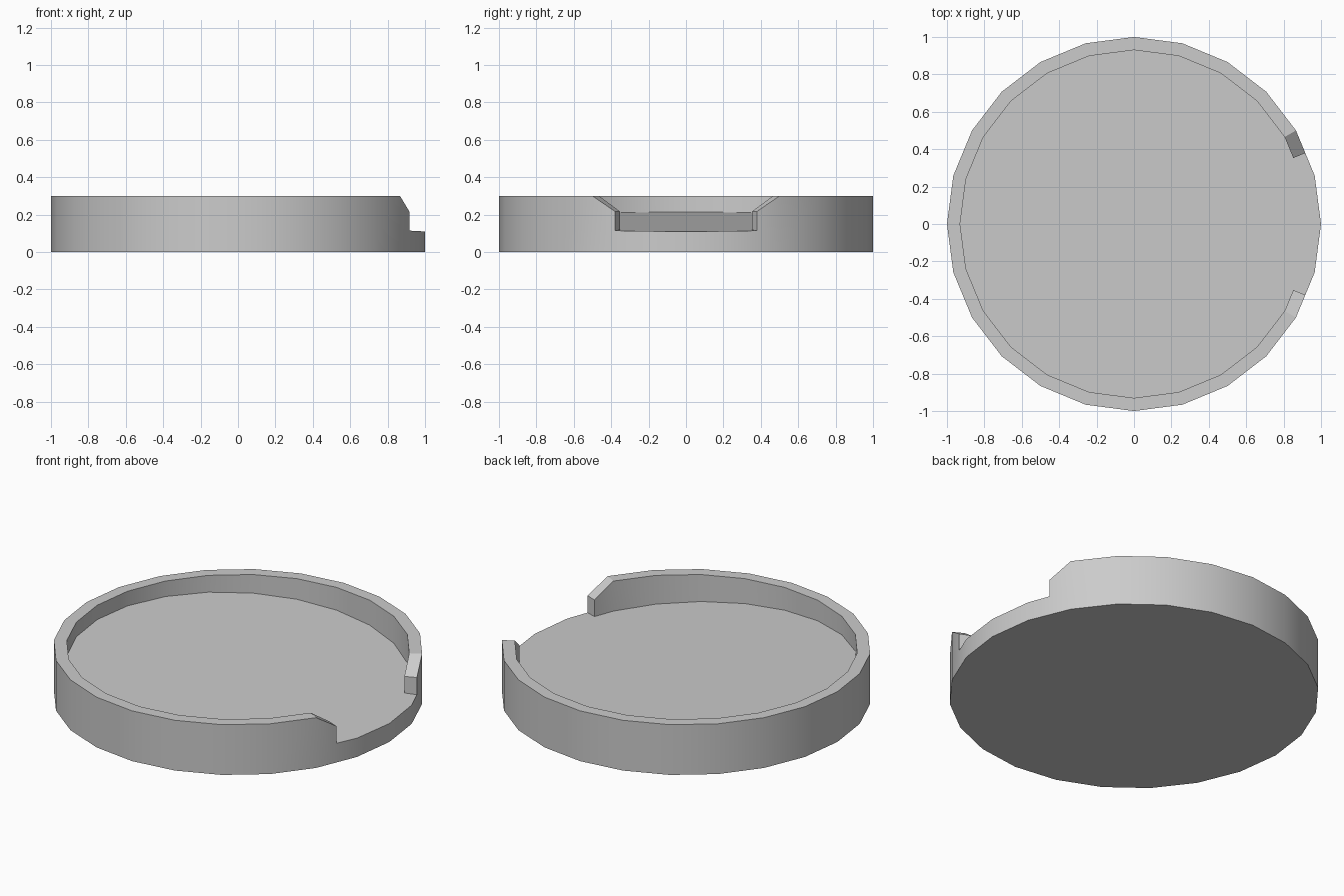
import bpy, bmesh
from math import radians, cos, sin

if "Cube" in bpy.data.objects:
    bpy.data.objects.remove(bpy.data.objects["Cube"])

INNER, TOP, LIP = 0.93, 0.30, 0.217


def ring(deg):
    a = radians(deg)
    return cos(a), sin(a)


def middle(a, b):
    return (a[0] + b[0]) / 2, (a[1] + b[1]) / 2


def floor_z(x):
    # floor falls gently towards the pouring gap at +x
    return 0.11 + 0.054 * (1 - x)


# wall stations: (xy on unit ring, top height), with low ends at the gap
start, end = middle(ring(15), ring(30)), middle(ring(330), ring(345))
wall = [(start, LIP)] + [(ring(d), TOP) for d in range(30, 331, 15)] + [(end, LIP)]
gap = [end, ring(345), ring(0), ring(15), start]

bm = bmesh.new()


def face(*pts):
    bm.faces.new([bm.verts.new(p) for p in pts])


def base(p):
    return p[0], p[1], 0


def top(p, h):
    return p[0], p[1], h


def inside(p, h=None):
    x, y = p[0] * INNER, p[1] * INNER
    return x, y, floor_z(x) if h is None else h


def sill(p):
    return p[0], p[1], floor_z(p[0])


# rim wall: outer side, flat top, inner side
for (p, hp), (q, hq) in zip(wall, wall[1:]):
    outer = [base(p), base(q)]
    if q == end:
        outer.append(sill(q))
    outer += [top(q, hq), top(p, hp)]
    if p == start:
        outer.append(sill(p))
    face(*outer)
    face(top(p, hp), top(q, hq), inside(q, hq), inside(p, hp))
    face(inside(p), inside(p, hp), inside(q, hq), inside(q))

# end faces of the wall
for p in (start, end):
    face(sill(p), top(p, LIP), inside(p, LIP), inside(p))

# low outer side across the gap
for p, q in zip(gap, gap[1:]):
    face(base(p), base(q), sill(q), sill(p))

# sloping floor and flat underside
face(*[inside(p) for p, h in wall], *[sill(p) for p in gap])
face(*[base(p) for p, h in wall], *[base(p) for p in gap[1:-1]])

bmesh.ops.remove_doubles(bm, verts=bm.verts, dist=1e-4)
bmesh.ops.recalc_face_normals(bm, faces=bm.faces)
mesh = bpy.data.meshes.new("round_tray")
bm.to_mesh(mesh)
bm.free()

tray = bpy.data.objects.new("round_tray", mesh)
bpy.context.collection.objects.link(tray)
bpy.context.view_layer.objects.active = tray
tray.select_set(True)
bpy.ops.object.shade_smooth_by_angle(angle=radians(25))
